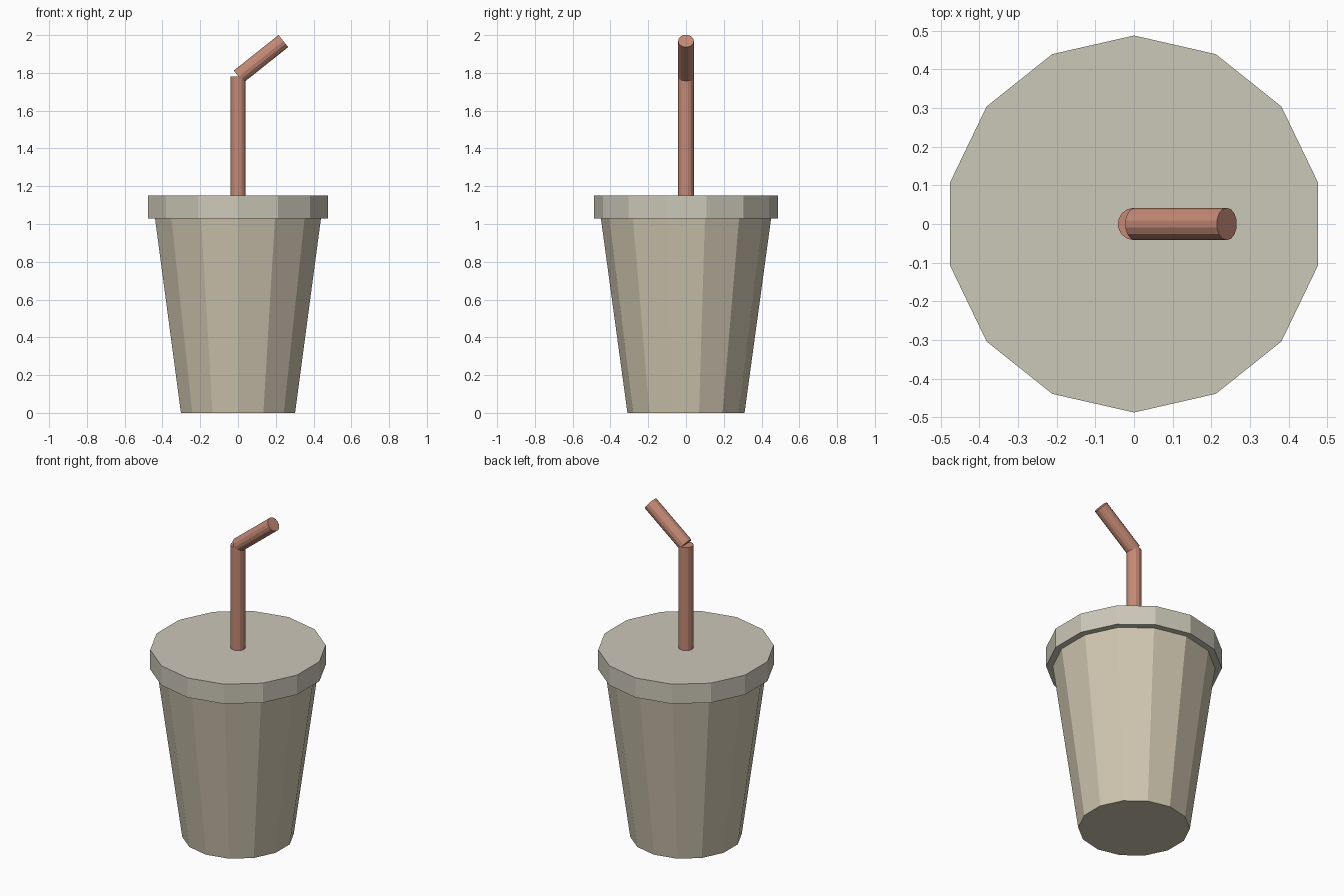
import bpy, bmesh
from math import radians, sin, cos
from mathutils import Matrix, Vector

if "Cube" in bpy.data.objects:
    bpy.data.objects.remove(bpy.data.objects["Cube"])

SIDES = 14


def material(name, rgb):
    mat = bpy.data.materials.new(name)
    mat.diffuse_color = (*rgb, 1)
    mat.use_nodes = True
    mat.node_tree.nodes["Principled BSDF"].inputs["Base Color"].default_value = mat.diffuse_color
    return mat


def frustum(name, r_bottom, r_top, base, length, mat, tilt=0.0):
    """Capped 14-sided frustum growing from base, tilted towards +x."""
    bm = bmesh.new()
    bmesh.ops.create_cone(bm, cap_ends=True, segments=SIDES, radius1=r_bottom,
                          radius2=r_top, depth=length,
                          matrix=Matrix.Translation((0, 0, length / 2)))
    bm.transform(Matrix.Rotation(tilt, 4, 'Y'))
    mesh = bpy.data.meshes.new(name)
    bm.to_mesh(mesh)
    bm.free()
    mesh.materials.append(mat)
    obj = bpy.data.objects.new(name, mesh)
    obj.location = base
    bpy.context.collection.objects.link(obj)
    return obj


cup_mat = material("cup_tan", (0.62, 0.56, 0.43))
lid_mat = material("lid_beige", (0.60, 0.57, 0.48))
straw_mat = material("straw_red", (0.55, 0.25, 0.18))

# Tapered cup body and overhanging lid
frustum("cup", 0.31, 0.452, (0, 0, 0), 1.04, cup_mat)
frustum("lid", 0.488, 0.488, (0, 0, 1.03), 0.12, lid_mat)

# Straw: upright stem and bent mouthpiece
frustum("straw_stem", 0.042, 0.042, (0, 0, 1.12), 0.66, straw_mat)
frustum("straw_mouthpiece", 0.042, 0.042, (0.003, 0, 1.78), 0.303, straw_mat,
        tilt=radians(51.5))
